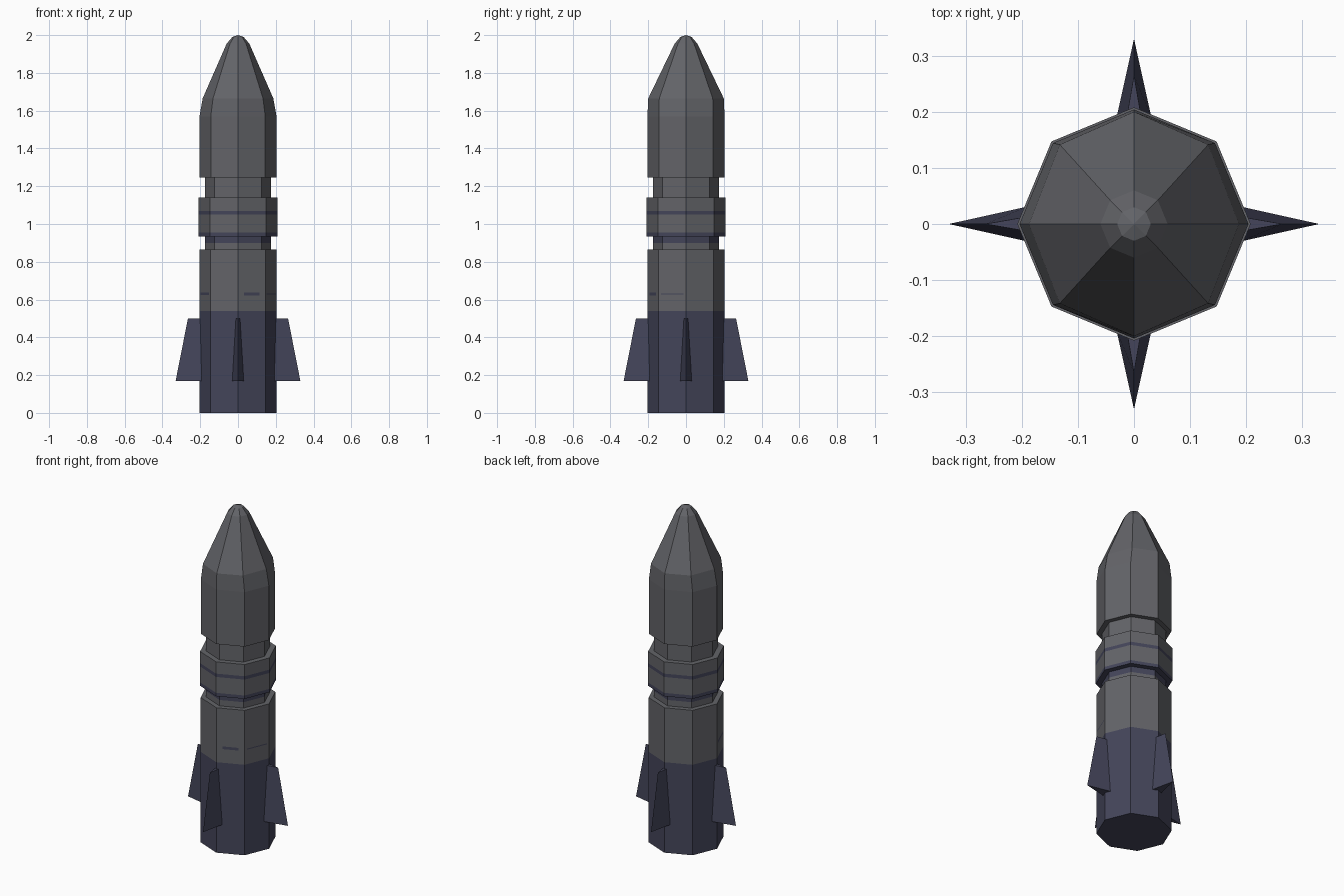
import bpy, math
from mathutils import Matrix, Vector

if "Cube" in bpy.data.objects:
    bpy.data.objects.remove(bpy.data.objects["Cube"])


def material(name, rgb):
    m = bpy.data.materials.new(name)
    m.diffuse_color = (*rgb, 1)
    m.use_nodes = True
    m.node_tree.nodes["Principled BSDF"].inputs["Base Color"].default_value = m.diffuse_color
    return m


GRAY = material("dark gray", (0.125, 0.127, 0.14))
NAVY = material("navy blue", (0.058, 0.060, 0.103))
SIDES = 8


def make(name, verts, faces, mats):
    me = bpy.data.meshes.new(name)
    me.from_pydata(verts, [], faces)
    for m in mats:
        me.materials.append(m)
    ob = bpy.data.objects.new(name, me)
    bpy.context.collection.objects.link(ob)
    return ob


def lathe(name, profile, navy_bands=(), cap_bottom=True, cap_top=True):
    """Octagonal part from rings (rx, ry, z); bands between two heights are navy."""
    verts, faces = [], []
    for rx, ry, z in profile:
        for i in range(SIDES):
            a = 2 * math.pi * i / SIDES
            c, s = math.cos(a), math.sin(a)
            verts.append((rx * c, ry * s, z))
    for k in range(len(profile) - 1):
        for i in range(SIDES):
            j = (i + 1) % SIDES
            faces.append((k * SIDES + i, k * SIDES + j, (k + 1) * SIDES + j, (k + 1) * SIDES + i))
    if cap_bottom:
        faces.append(tuple(reversed(range(SIDES))))
    if cap_top:
        n = (len(profile) - 1) * SIDES
        faces.append(tuple(range(n, n + SIDES)))
    ob = make(name, verts, faces, (GRAY, NAVY))
    for p in ob.data.polygons:
        if any(lo <= p.center.z <= hi for lo, hi in navy_bands):
            p.material_index = 1
    return ob


def rings(r, *heights):
    return [(r, r, z) for z in heights]


# Stacked hull sections
lathe("lower_body", rings(0.205, 0, 0.54, 0.865), [(-0.01, 0.54)])
lathe("lower_neck", rings(0.175, 0.865, 0.90, 0.935), [(0.90, 0.935)], False, False)
lathe("collar", rings(0.208, 0.935, 0.955, 1.05, 1.07, 1.14),
      [(0.93, 0.955), (1.05, 1.07)])
lathe("upper_neck", rings(0.175, 1.14, 1.245), (), False, False)
lathe("nose_section", rings(0.204, 1.245, 1.57) + [
    (0.187, 0.200, 1.665), (0.060, 0.060, 1.955), (0.030, 0.030, 1.99), (0.001, 0.001, 2.0)])

# Four tapered wedge fins
for n in range(4):
    rot = Matrix.Rotation(n * math.pi / 2, 4, 'Z')
    pts = [(0.19, -0.031, 0.17), (0.33, 0, 0.17), (0.19, 0.031, 0.17),
           (0.19, -0.013, 0.50), (0.265, 0, 0.50), (0.19, 0.013, 0.50)]
    make(f"fin_{n + 1}", [rot @ Vector(p) for p in pts],
         [(2, 1, 0), (3, 4, 5), (0, 1, 4, 3), (1, 2, 5, 4), (2, 0, 3, 5)], (NAVY,))

# Short worn paint dashes on the lower body
apothem = 0.205 * math.cos(math.pi / SIDES)
for n, (deg, w, h) in enumerate([(-67.5, 0.09, 0.016), (-157.5, 0.12, 0.014), (-22.5, 0.13, 0.006)]):
    rot = Matrix.Rotation(math.radians(deg), 4, 'Z')
    pts = [(apothem + 0.001, y * w / 2, 0.63 + z * h / 2)
           for y, z in ((-1, -1), (1, -1), (1, 1), (-1, 1))]
    make(f"paint_dash_{n + 1}", [rot @ Vector(p) for p in pts], [(0, 1, 2, 3)], (NAVY,))
